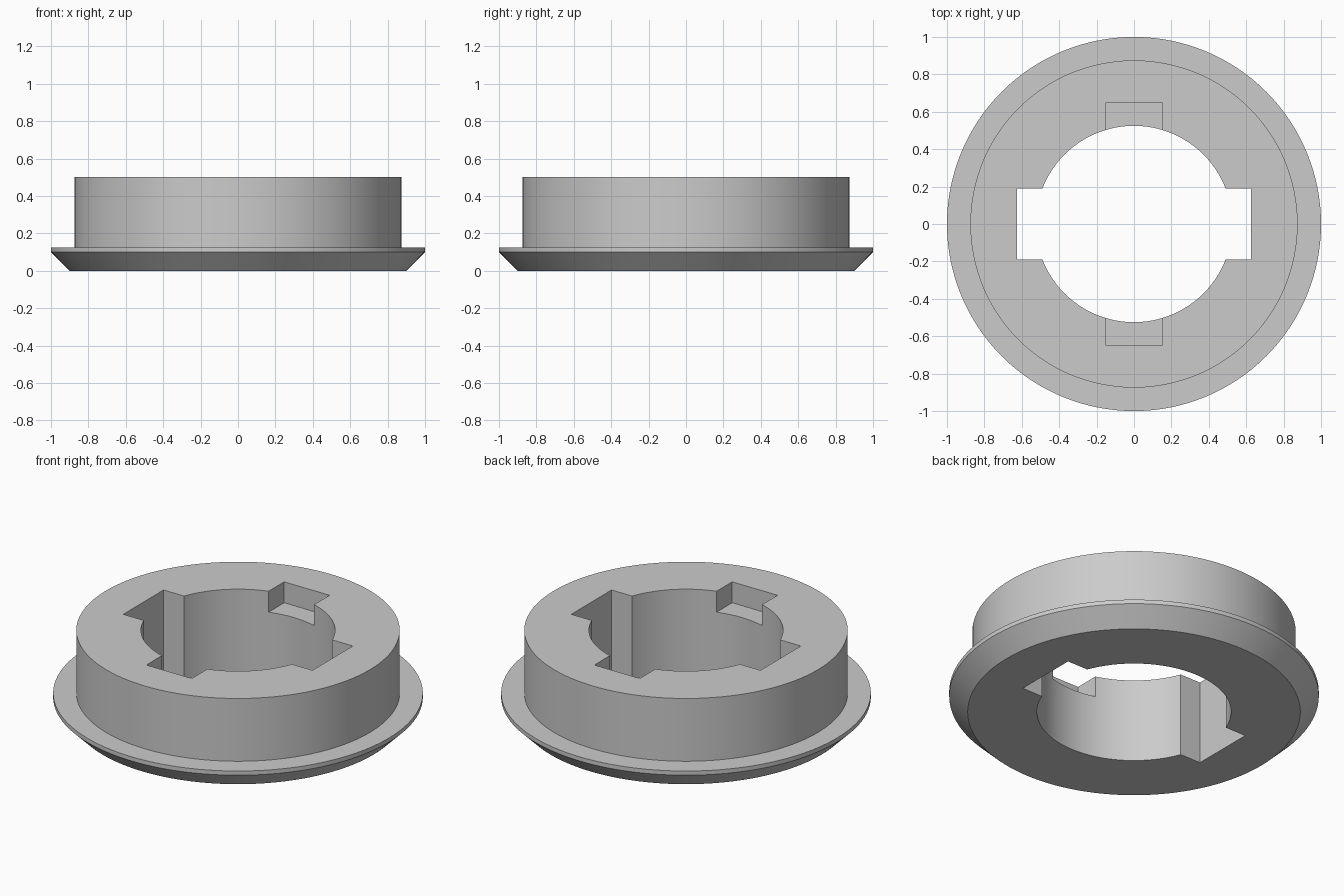
import bpy
import bmesh
import math

cube = bpy.data.objects.get("Cube")
if cube:
    bpy.data.objects.remove(cube, do_unlink=True)

SEGMENTS = 128
TOP = 0.5

# Single grey material
grey = bpy.data.materials.new("plain grey")
grey.use_nodes = True
colour = (0.6, 0.6, 0.6, 1)
grey.diffuse_color = colour
grey.node_tree.nodes["Principled BSDF"].inputs["Base Color"].default_value = colour


def add_object(name, bm):
    bmesh.ops.recalc_face_normals(bm, faces=bm.faces)
    mesh = bpy.data.meshes.new(name)
    bm.to_mesh(mesh)
    bm.free()
    mesh.materials.append(grey)
    obj = bpy.data.objects.new(name, mesh)
    bpy.context.collection.objects.link(obj)
    return obj


def lathe(name, profile):
    """Revolve a closed (radius, height) profile about the z axis."""
    bm = bmesh.new()
    verts = [bm.verts.new((r, 0, z)) for r, z in profile]
    edges = [bm.edges.new((v, verts[i - 1])) for i, v in enumerate(verts)]
    bmesh.ops.spin(bm, geom=verts + edges, cent=(0, 0, 0), axis=(0, 0, 1),
                   angle=math.tau, steps=SEGMENTS, use_duplicate=False)
    bmesh.ops.remove_doubles(bm, verts=bm.verts, dist=1e-4)
    return add_object(name, bm)


def box(name, half_x, half_y, bottom, top):
    bm = bmesh.new()
    bmesh.ops.create_cube(bm, size=2)
    for v in bm.verts:
        v.co = (v.co.x * half_x, v.co.y * half_y, top if v.co.z > 0 else bottom)
    return add_object(name, bm)


# Flanged ring with a chamfered lower rim and a round bore
ring = lathe("flanged_ring", [(0.525, 0), (0.9, 0), (1, 0.1), (1, 0.125),
                              (0.875, 0.125), (0.875, TOP), (0.525, TOP)])

# Through slots on the left and right, shallow pockets at front and back
cutters = [box("slot_cutter", 0.625, 0.19, -0.2, TOP + 0.2),
           box("pocket_cutter", 0.15, 0.65, TOP - 0.125, TOP + 0.2)]

bpy.ops.object.select_all(action="DESELECT")
bpy.context.view_layer.objects.active = ring
ring.select_set(True)
for cutter in cutters:
    cut = ring.modifiers.new(cutter.name, "BOOLEAN")
    cut.operation = "DIFFERENCE"
    cut.solver = "EXACT"
    cut.object = cutter
    bpy.ops.object.modifier_apply(modifier=cut.name)
    bpy.data.objects.remove(cutter, do_unlink=True)

bpy.ops.object.shade_smooth_by_angle(angle=math.radians(30))
